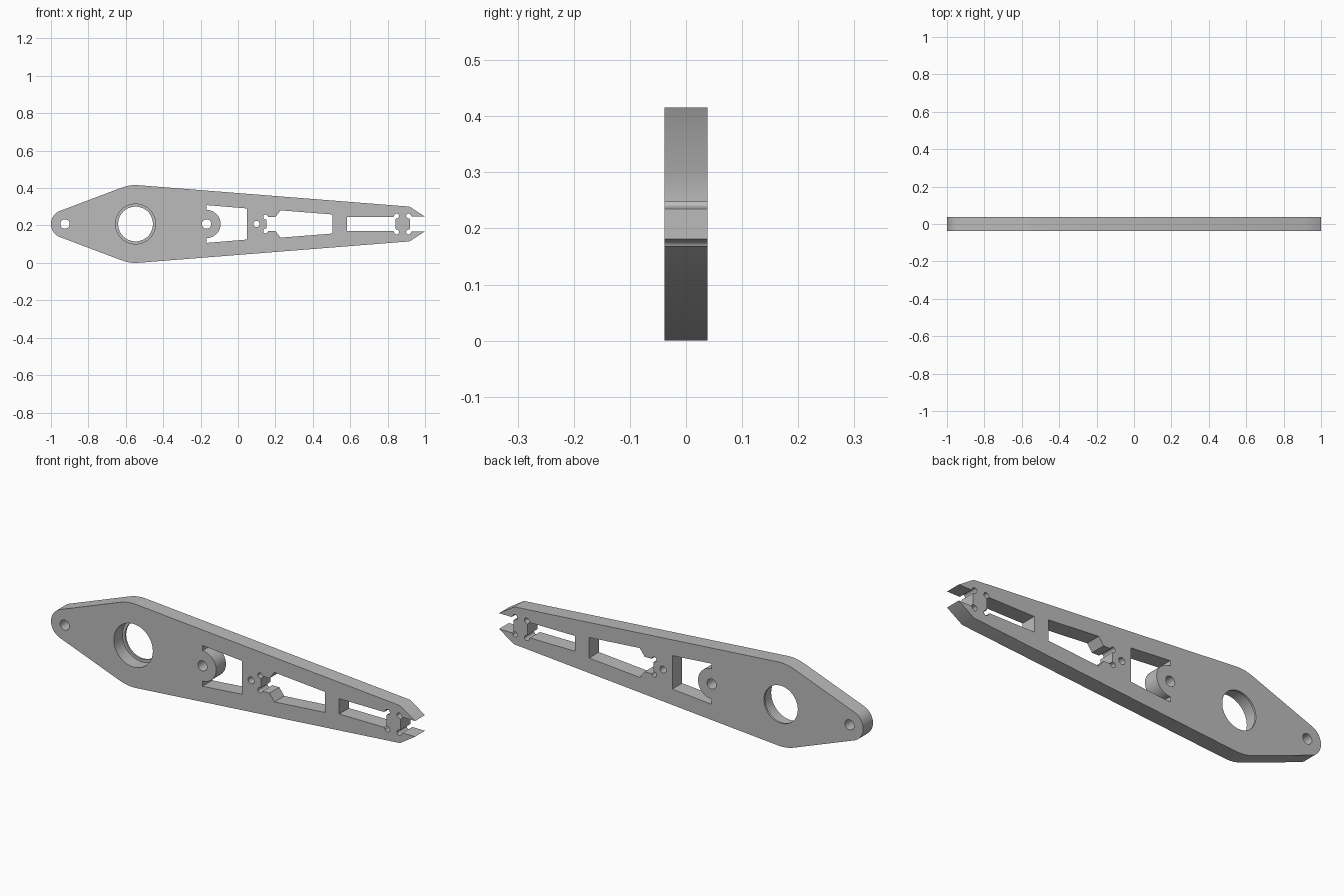
import bpy
from math import cos, sin, radians, pi

if "Cube" in bpy.data.objects:
    bpy.data.objects.remove(bpy.data.objects["Cube"], do_unlink=True)

MID = 0.208      # height of the centre line
HALF = 0.0385    # half thickness of the plate
BEARING_X, PIVOT_X, BOSS_X = -0.548, -0.925, -0.168

grey = bpy.data.materials.new("plain grey")
grey.use_nodes = True
grey.diffuse_color = (0.5, 0.5, 0.5, 1)
grey.node_tree.nodes["Principled BSDF"].inputs["Base Color"].default_value = (0.5, 0.5, 0.5, 1)


def arc(cx, cy, r, start, end, n):
    """Points along an arc, angles in degrees."""
    angles = [radians(start + (end - start) * i / n) for i in range(n + 1)]
    return [(cx + r * cos(a), cy + r * sin(a)) for a in angles]


def circle(cx, r, n=48):
    return arc(cx, 0, r, 0, 360, n)[:-1]


def mirrored(upper):
    """Close an upper half profile with its reflection in the centre line."""
    return upper + [(x, -y) for x, y in reversed(upper) if abs(y) > 1e-5]


def plate(name, loops, half, y):
    """Flat plate with holes, standing upright and facing the front."""
    curve = bpy.data.curves.new(name, "CURVE")
    curve.dimensions = "2D"
    curve.fill_mode = "BOTH"
    curve.extrude = half
    for loop in loops:
        spline = curve.splines.new("POLY")
        spline.points.add(len(loop) - 1)
        for point, (px, py) in zip(spline.points, loop):
            point.co = (px, py, 0, 1)
        spline.use_cyclic_u = True
    curve.materials.append(grey)
    obj = bpy.data.objects.new(name, curve)
    bpy.context.collection.objects.link(obj)
    obj.rotation_euler.x = pi / 2
    obj.location = (0, y, MID)
    bpy.ops.object.select_all(action="DESELECT")
    obj.select_set(True)
    bpy.context.view_layer.objects.active = obj
    bpy.ops.object.convert(target="MESH")
    obj = bpy.context.object
    obj.name = name
    bpy.ops.object.transform_apply(location=True, rotation=True, scale=True)
    bpy.ops.object.mode_set(mode="EDIT")
    bpy.ops.mesh.select_all(action="SELECT")
    bpy.ops.mesh.remove_doubles(threshold=0.0001)
    bpy.ops.mesh.normals_make_consistent(inside=False)
    bpy.ops.mesh.select_all(action="DESELECT")
    bpy.ops.object.mode_set(mode="OBJECT")
    bpy.ops.object.shade_smooth_by_angle(angle=radians(30))
    return obj


# Outer edge: forked tip, tapering beam, wide bearing body, round pivot end
outline = mirrored(
    [(0.92, 0.027)]
    + arc(0.912, 0.043, 0.013, 270, 0, 12)
    + [(0.93, 0.039), (1.0, 0.039), (0.917, 0.093)]
    + arc(BEARING_X, 0, 0.208, 85.5, 110.7, 10)
    + arc(PIVOT_X, 0, 0.075, 110.7, 180, 14)
)

# Window that wraps around the round boss
boss_window = mirrored(
    [(0.048, 0.083), (BOSS_X, 0.101)] + arc(BOSS_X, 0, 0.075, 90, 0, 16)
)

# Keyhole window with relieved corners at its narrow end
keyhole_window = mirrored(
    [(0.152, 0.023)]
    + arc(0.148, 0.037, 0.013, -90, -360, 12)
    + [(0.2, 0.037), (0.227, 0.073), (0.505, 0.051)]
)

# Straight slot behind the fork, also with relieved corners
tip_slot = mirrored(
    [(0.583, 0.038), (0.83, 0.038)]
    + arc(0.848, 0.043, 0.013, 180, -90, 12)
    + [(0.843, 0.027)]
)

# Round holes: bearing seat, pivot, boss and small pin
holes = [circle(BEARING_X, 0.107, 64), circle(PIVOT_X, 0.025),
         circle(BOSS_X, 0.025), circle(0.099, 0.017, 32)]

plate("arm_plate", [outline, boss_window, keyhole_window, tip_slot] + holes, HALF, 0)

# Thin lip that closes the back of the bearing seat
LIP = 0.005
plate("bearing_lip", [circle(BEARING_X, 0.107, 64), circle(BEARING_X, 0.093, 64)],
      LIP, HALF - LIP)
